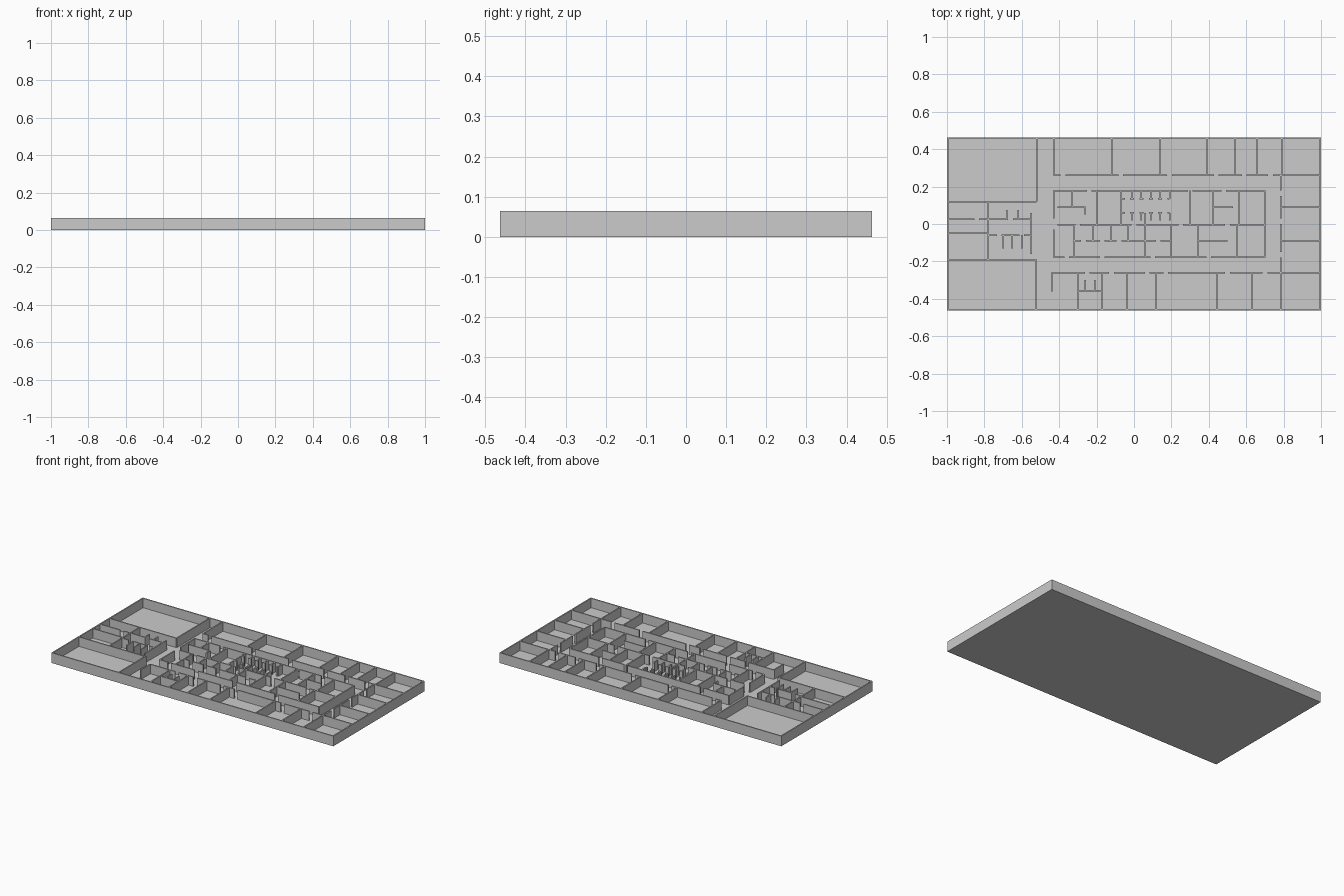
import bpy, bmesh
from mathutils import Matrix, Vector

if "Cube" in bpy.data.objects:
    bpy.data.objects.remove(bpy.data.objects["Cube"])

T = 0.008          # wall thickness
FLOOR = 0.005
TOP = 0.065
HX, HY = 1.0, 0.463
C = 0.26           # corridor wall offset from the centre line
B = 0.178          # core block half depth


def box(bm, x0, x1, y0, y1, z0, z1):
    m = (Matrix.Translation(Vector(((x0 + x1) / 2, (y0 + y1) / 2, (z0 + z1) / 2)))
         @ Matrix.Diagonal((x1 - x0, y1 - y0, z1 - z0, 1)))
    bmesh.ops.create_cube(bm, size=1, matrix=m)


def finish(bm, name):
    me = bpy.data.meshes.new(name)
    bm.to_mesh(me)
    bm.free()
    ob = bpy.data.objects.new(name, me)
    bpy.context.collection.objects.link(ob)
    return ob


def along_x(x0, x1, y):
    return (x0, x1, y - T / 2, y + T / 2)


def along_y(x, y0, y1):
    return (x - T / 2, x + T / 2, y0, y1)


def walls(name, items):
    bm = bmesh.new()
    for w in items:
        box(bm, *w, FLOOR - 0.001, TOP)
    return finish(bm, name)


def with_doors(x0, x1, y, doors, w=0.025):
    """Wall along x, split by door openings."""
    out, start = [], x0
    for d in doors:
        out.append(along_x(start, d - w / 2, y))
        start = d + w / 2
    out.append(along_x(start, x1, y))
    return out


# floor slab
bm = bmesh.new()
box(bm, -HX, HX, -HY, HY, 0, FLOOR)
finish(bm, "floor_slab")

# outer walls
walls("outer_walls", [
    (-HX, HX, -HY, -HY + T, ), (-HX, HX, HY - T, HY),
    (-HX, -HX + T, -HY, HY), (HX - T, HX, -HY, HY)])

# two large halls at the left end
walls("hall_walls", [
    along_x(-HX, -0.52, 0.12), along_y(-0.52, 0.12, HY),
    along_x(-HX, -0.52, -0.19), along_y(-0.525, -HY, -0.19)])

# stair and washroom cluster between the halls
walls("washroom_walls",
      with_doors(-HX, -0.55, 0.025, [-0.84, -0.66]) +
      with_doors(-0.78, -0.55, -0.06, [-0.72, -0.6]) +
      [along_y(-0.78, -0.19, 0.12), along_y(-0.55, -0.16, 0.06),
       along_x(-HX, -0.78, -0.05)] +
      [along_y(x, -0.13, -0.06) for x in (-0.7, -0.65, -0.6)] +
      [along_y(x, 0.025, 0.075) for x in (-0.68, -0.62)])

# room rows along the back and the front
back = [-0.43, -0.12, 0.14, 0.39, 0.54, 0.66, 0.79]
front = [-0.3, -0.17, -0.04, 0.12, 0.445, 0.63, 0.785]
walls("back_rooms",
      with_doors(-0.43, 0.79, C, [-0.38, -0.07, 0.19, 0.44, 0.59, 0.73]) +
      [along_y(x, C, HY) for x in back])
walls("front_rooms",
      with_doors(-0.44, 0.785, -C, [-0.25, -0.12, 0.07, 0.17, 0.5, 0.7]) +
      [along_y(x, -HY, -C) for x in front] +
      [along_y(-0.44, -0.36, -C), along_x(-0.3, -0.17, -0.36)] +
      [along_y(x, -0.36, -0.3) for x in (-0.26, -0.21)])

# offices along the right end
walls("end_rooms",
      [along_y(0.785, y0, y1) for y0, y1 in
       ((-C, -0.18), (-0.15, 0.0), (0.03, 0.15), (0.18, C))] +
      [along_x(0.785, HX, y) for y in (-C, -0.09, 0.09, C)])

# core block shell and spine wall
walls("core_shell",
      with_doors(-0.43, 0.7, B, [-0.24, 0.3, 0.48]) +
      with_doors(-0.43, 0.7, -B, [-0.36, -0.17, 0.1, 0.4]) +
      [along_y(0.7, -B, B), along_y(-0.43, -B, -0.03), along_y(-0.43, 0.03, B)] +
      with_doors(-0.41, 0.7, -0.005, [-0.3, 0.0, 0.25, 0.5]))

# core partitions: front half, then back half
walls("core_front_partitions",
      [along_y(x, -B, -0.005) for x in (-0.32, 0.06, 0.2, 0.34, 0.55)] +
      [along_y(x, -0.09, -0.005) for x in (-0.22, -0.125, -0.03)] +
      with_doors(-0.32, 0.2, -0.09, [-0.27, -0.17, -0.08, 0.13]) +
      [along_x(0.34, 0.5, -0.09)])
walls("core_back_partitions",
      [along_y(x, 0, B) for x in (-0.2, -0.07, 0.3, 0.42, 0.56)] +
      [along_y(-0.26, 0.05, 0.09), along_x(-0.41, -0.26, 0.09),
       along_y(-0.33, 0.09, B), along_y(0.06, -0.005, 0.06),
       along_x(0.42, 0.53, 0.09)])

# cubicles in the core
cells = [-0.01, 0.04, 0.09, 0.14, 0.19]
doors = [-0.035, 0.015, 0.065, 0.115, 0.165]
walls("cubicles",
      with_doors(-0.07, 0.19, 0.06, doors, 0.028) +
      with_doors(-0.07, 0.19, 0.135, doors, 0.028) +
      [along_y(x, 0.135, B) for x in cells] +
      [along_y(x, 0.02, 0.06) for x in cells])
